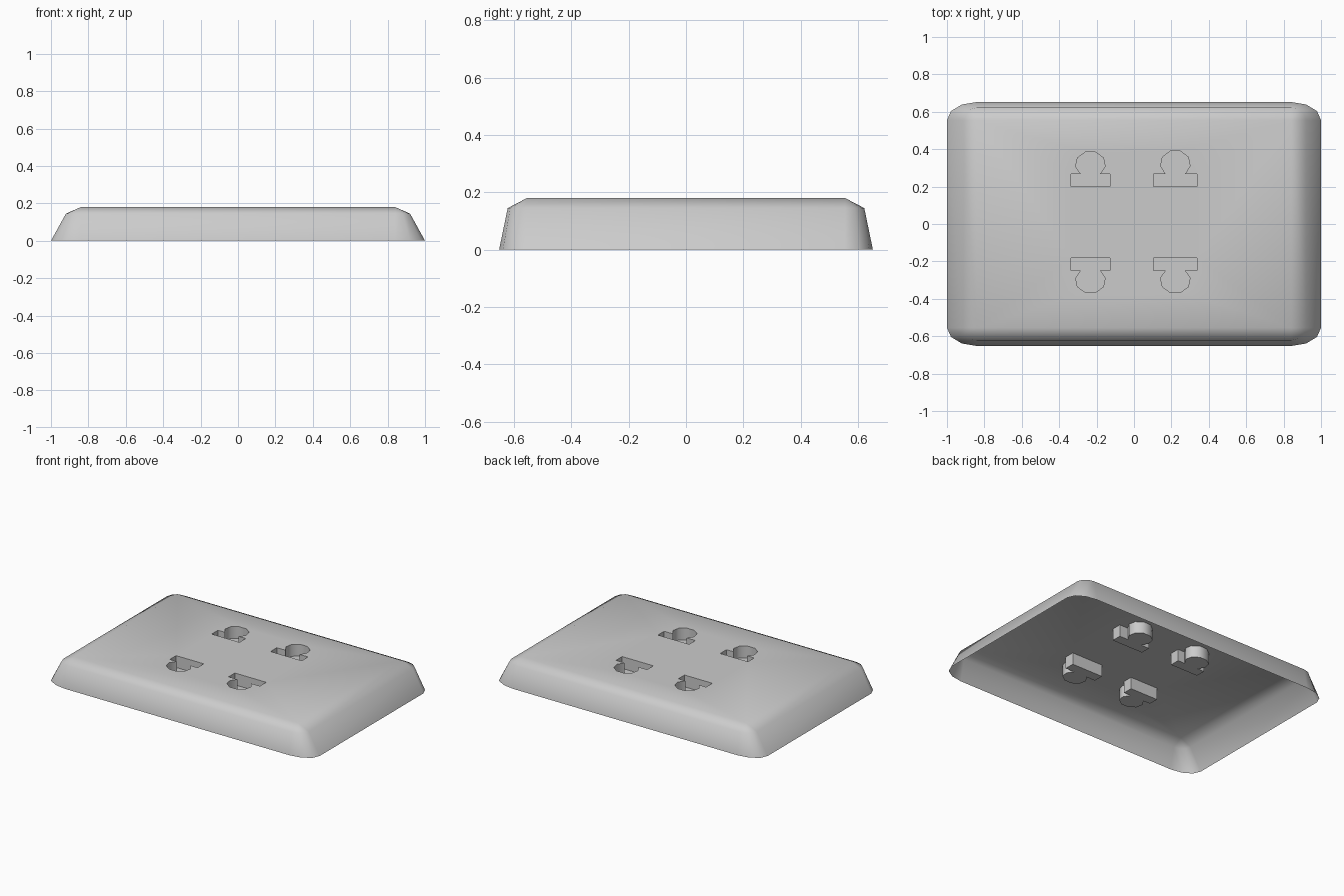
import bpy
import bmesh
from math import radians, sin, cos

cube = bpy.data.objects.get("Cube")
if cube:
    bpy.data.objects.remove(cube, do_unlink=True)

# Single plain grey plastic
grey = bpy.data.materials.new("plain_grey")
grey.use_nodes = True
colour = (0.6, 0.6, 0.6, 1)
grey.diffuse_color = colour
grey.node_tree.nodes["Principled BSDF"].inputs["Base Color"].default_value = colour

CORE_X, CORE_Y, TOP = 0.84, 0.555, 0.18
POCKET_DEPTH = 0.08
bm = bmesh.new()


def add_loop(points, z):
    return [bm.verts.new((x, y, z)) for x, y in points]


def close_edges(loop):
    return [bm.edges.new((a, b)) for a, b in zip(loop, loop[1:] + loop[:1])]


def bridge(lower, upper):
    n = len(lower)
    for i in range(n):
        j = (i + 1) % n
        ring = [lower[i], lower[j], upper[j], upper[i]]
        bm.faces.new(list(dict.fromkeys(ring)))


def rounded_outline(rx, ry):
    """Rectangle whose corners are three-segment elliptical arcs."""
    points = []
    for quarter, (sx, sy) in enumerate([(1, 1), (-1, 1), (-1, -1), (1, -1)]):
        for step in range(4):
            a = radians(quarter * 90 + step * 30)
            points.append((sx * CORE_X + rx * cos(a), sy * CORE_Y + ry * sin(a)))
    return points


def socket_outline(x, half, y, side, height):
    """Flat slot with a round lobe on its outer side."""
    base = 0.067
    points = [(-half, base), (-half, 0), (half, 0), (half, base)]
    ry = height / 1.706
    for step in range(8):
        a = radians(-50 + 40 * step)
        points.append((0.08 * cos(a), base + ry * (0.766 + sin(a))))
    return [(x + px, side * (y + py)) for px, py in points]


# Sloping sides and chamfer, meeting at sharp corners of the flat top
rim = add_loop(rounded_outline(0.16, 0.097), 0)
shoulder = add_loop(rounded_outline(0.08, 0.067), 0.145)
corners = add_loop([(CORE_X, CORE_Y), (-CORE_X, CORE_Y),
                    (-CORE_X, -CORE_Y), (CORE_X, -CORE_Y)], TOP)
bridge(rim, shoulder)
bridge(shoulder, [corners[i // 4] for i in range(16)])

# Socket openings, two along the back and two along the front
sockets = []
for x, half in ((-0.233, 0.104), (0.221, 0.117)):
    for side, y in ((1, 0.2), (-1, 0.182)):
        height = 0.122 if x > 0 and side > 0 else 0.117
        sockets.append(socket_outline(x, half, y, side, height))
openings = [add_loop(points, TOP) for points in sockets]

# Flat top around the openings
edges = [bm.edges.get((a, b)) for a, b in zip(corners, corners[1:] + corners[:1])]
for loop in openings:
    edges += close_edges(loop)
bmesh.ops.triangle_fill(bm, use_beauty=True, use_dissolve=False,
                        edges=edges, normal=(0, 0, 1))

# Pocket walls and floors hanging below the top
for points, opening in zip(sockets, openings):
    floor = add_loop(points, TOP - POCKET_DEPTH)
    bridge(floor, opening)
    bm.faces.new(floor)

bmesh.ops.recalc_face_normals(bm, faces=bm.faces[:])
if sum(f.normal.z * f.calc_area() for f in bm.faces) < 0:
    bmesh.ops.reverse_faces(bm, faces=bm.faces[:])

mesh = bpy.data.meshes.new("socket_cover")
bm.to_mesh(mesh)
bm.free()
mesh.materials.append(grey)
cover = bpy.data.objects.new("socket_cover", mesh)
bpy.context.collection.objects.link(cover)
bpy.context.view_layer.objects.active = cover
cover.select_set(True)
bpy.ops.object.shade_smooth_by_angle(angle=radians(60))
